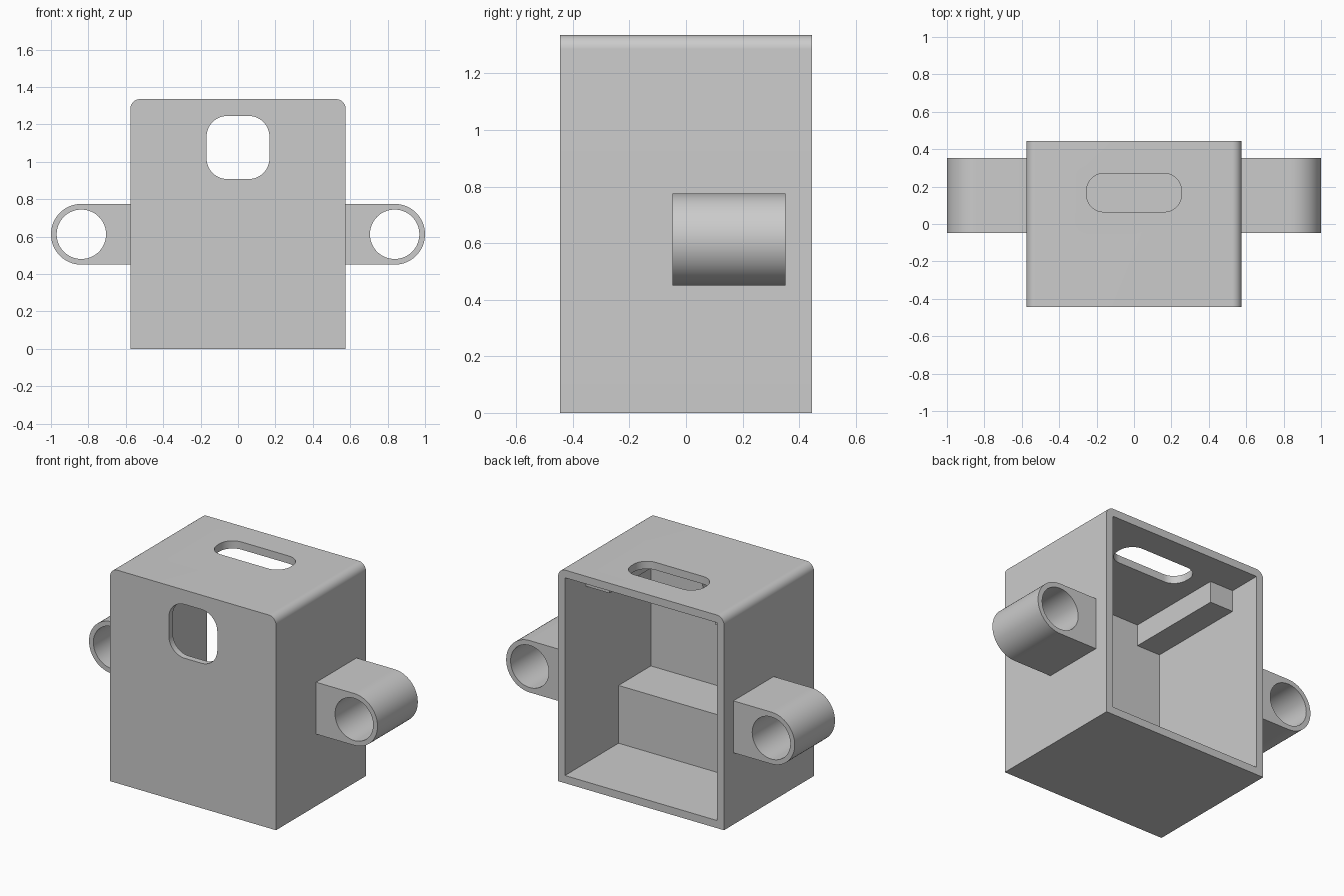
import bpy
import bmesh
import math

cube = bpy.data.objects.get("Cube")
if cube:
    bpy.data.objects.remove(cube, do_unlink=True)

grey = bpy.data.materials.new("plain grey")
grey.use_nodes = True
grey.diffuse_color = (0.6, 0.6, 0.6, 1)
grey.node_tree.nodes["Principled BSDF"].inputs["Base Color"].default_value = (0.6, 0.6, 0.6, 1)


def outline(x0, x1, v0, v1, radii, steps=16):
    """Rectangle with a radius per corner: low right, high right, high left, low left."""
    points = []
    corners = ((x1, v0, -1, 1), (x1, v1, -1, -1), (x0, v1, 1, -1), (x0, v0, 1, 1))
    for i, ((x, v, sx, sv), r) in enumerate(zip(corners, radii)):
        if r == 0:
            points.append((x, v))
            continue
        for k in range(steps + 1):
            a = math.radians(90 * (i - 1 + k / steps))
            points.append((x + sx * r + r * math.cos(a), v + sv * r + r * math.sin(a)))
    return points


def prism(name, points, start, end, axis="Y"):
    """Extrude an outline along Y (points are x, z) or along Z (points are x, y)."""
    bm = bmesh.new()
    place = (lambda p, d: (p[0], d, p[1])) if axis == "Y" else (lambda p, d: (p[0], p[1], d))
    face = bm.faces.new([bm.verts.new(place(p, start)) for p in points])
    new = bmesh.ops.extrude_face_region(bm, geom=[face])["geom"]
    shift = (0, end - start, 0) if axis == "Y" else (0, 0, end - start)
    bmesh.ops.translate(bm, vec=shift, verts=[g for g in new if isinstance(g, bmesh.types.BMVert)])
    bmesh.ops.recalc_face_normals(bm, faces=bm.faces)
    mesh = bpy.data.meshes.new(name)
    bm.to_mesh(mesh)
    bm.free()
    mesh.materials.append(grey)
    obj = bpy.data.objects.new(name, mesh)
    bpy.context.collection.objects.link(obj)
    return obj


def select(obj):
    bpy.ops.object.select_all(action="DESELECT")
    obj.select_set(True)
    bpy.context.view_layer.objects.active = obj


def cut(obj, cutter):
    cutter.hide_render = True
    mod = obj.modifiers.new("cut", "BOOLEAN")
    mod.operation = "DIFFERENCE"
    mod.solver = "EXACT"
    mod.object = cutter
    select(obj)
    bpy.ops.object.modifier_apply(modifier=mod.name)
    bpy.data.objects.remove(cutter, do_unlink=True)


def smooth(obj):
    select(obj)
    bpy.ops.object.shade_smooth_by_angle(angle=math.radians(30))


SQUARE = (0, 0, 0, 0)
HALF_W, HALF_D, HEIGHT, WALL = 0.575, 0.445, 1.335, 0.048
INNER = HALF_W - WALL
FRONT_IN = -HALF_D + 0.04
CEILING = HEIGHT - WALL

# Housing: open at the back, rounded along the two top side edges
housing = prism("housing", outline(-HALF_W, HALF_W, 0, HEIGHT, (0, 0.05, 0.05, 0)), -HALF_D, HALF_D)
cut(housing, prism("cavity_cutter", outline(-INNER, INNER, WALL, CEILING, SQUARE), FRONT_IN, 0.6))

# Front window and top slot
cut(housing, prism("window_cutter", outline(-0.168, 0.168, 0.908, 1.245, (0.11,) * 4), -0.6, -0.3))
cut(housing, prism("slot_cutter", outline(-0.253, 0.253, 0.065, 0.27, (0.09,) * 4), 1.2, 1.5, "Z"))
smooth(housing)

# Step on the floor against the front wall
prism("floor_step", outline(-INNER - 0.01, INNER + 0.01, WALL - 0.01, 0.41, SQUARE), FRONT_IN - 0.01, -0.085)

for side, s in (("left", 1), ("right", -1)):
    # Rail under the ceiling along each side wall
    a, b = sorted((s * 0.365, s * (INNER + 0.01)))
    prism(side + "_ceiling_rail", outline(a, b, 1.153, CEILING + 0.01, SQUARE), FRONT_IN - 0.01, 0.235)

    # Side lug with a round end and a through hole
    a, b = sorted((s * 0.55, s * 1.0))
    r = 0.1625
    radii = (r, r, 0, 0) if s > 0 else (0, 0, r, r)
    lug = prism(side + "_lug", outline(a, b, 0.45, 0.45 + 2 * r, radii), -0.047, 0.352)
    x, z, h = s * (1 - r), 0.45 + r, 0.132
    cut(lug, prism("lug_hole_cutter", outline(x - h, x + h, z - h, z + h, (h - 0.0005,) * 4), -0.2, 0.6))
    smooth(lug)
